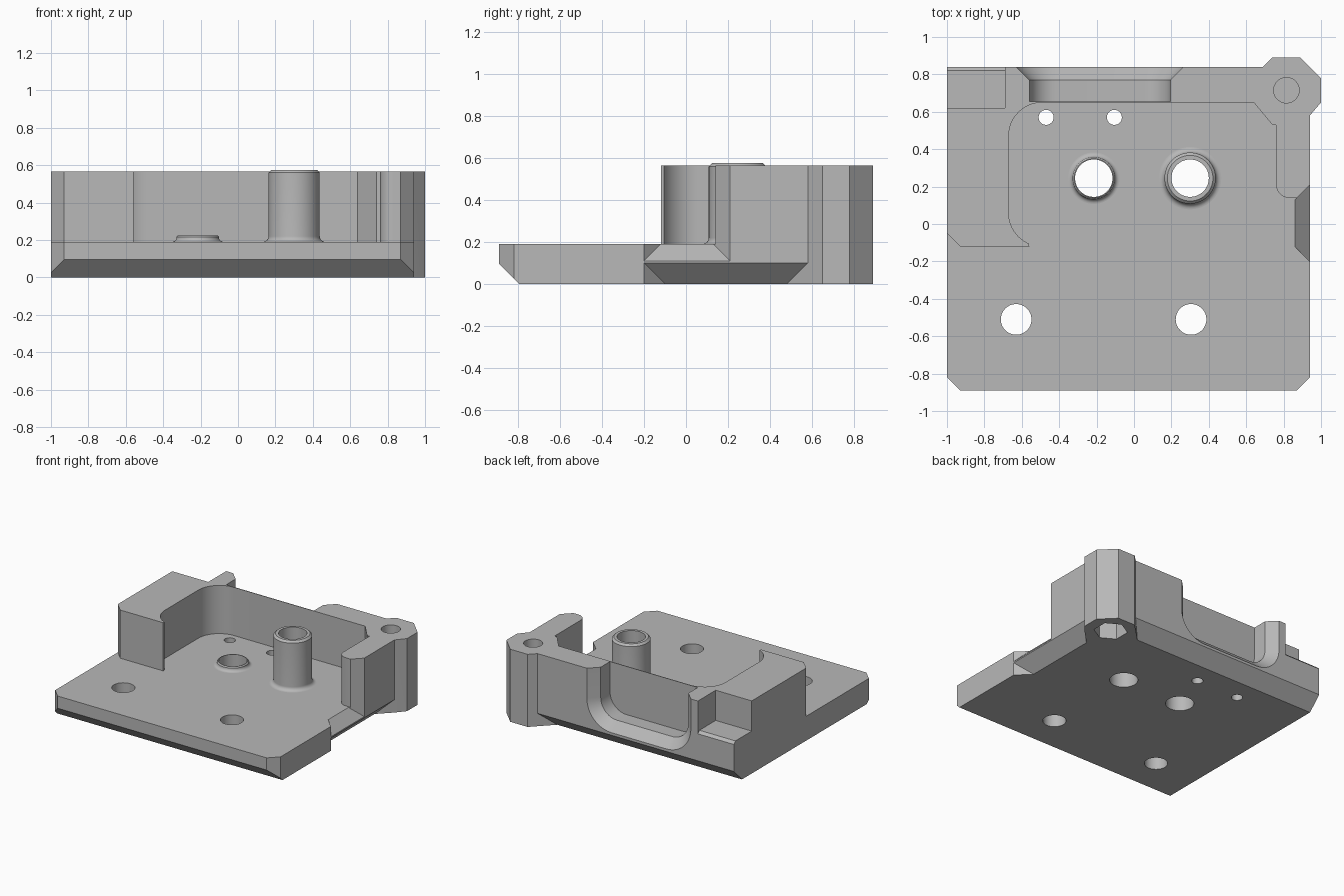
import bpy, bmesh
from math import cos, sin, pi, radians

cube = bpy.data.objects.get("Cube")
if cube:
    bpy.data.objects.remove(cube, do_unlink=True)

grey = bpy.data.materials.new("plain grey")
grey.use_nodes = True
colour = (0.48, 0.48, 0.48, 1)
grey.diffuse_color = colour
grey.node_tree.nodes["Principled BSDF"].inputs["Base Color"].default_value = colour

TOP, FLOOR = 0.565, 0.19


def loft(name, rings, cap=True):
    """Skin matching rings of points; cap the ends or join last to first."""
    bm = bmesh.new()
    loops = [[bm.verts.new(p) for p in ring] for ring in rings]
    n = len(rings[0])
    pairs = list(zip(loops, loops[1:]))
    if cap:
        bm.faces.new(loops[0])
        bm.faces.new(loops[-1])
    else:
        pairs.append((loops[-1], loops[0]))
    for a, b in pairs:
        for i in range(n):
            j = (i + 1) % n
            bm.faces.new((a[i], a[j], b[j], b[i]))
    bmesh.ops.recalc_face_normals(bm, faces=bm.faces)
    mesh = bpy.data.meshes.new(name)
    bm.to_mesh(mesh)
    bm.free()
    mesh.materials.append(grey)
    ob = bpy.data.objects.new(name, mesh)
    bpy.context.collection.objects.link(ob)
    return ob


def prism(name, outline, z0, z1):
    return loft(name, [[(x, y, z) for x, y in outline] for z in (z0, z1)])


def arc(cx, cy, r, a0, a1, n=12):
    angles = [radians(a0 + (a1 - a0) * i / n) for i in range(n + 1)]
    return [(cx + r * cos(a), cy + r * sin(a)) for a in angles]


def ring_of(x, y, r, sides=48, turn=0):
    return arc(x, y, r, turn, turn + 360, sides)[:-1]


def select(ob):
    bpy.ops.object.select_all(action='DESELECT')
    bpy.context.view_layer.objects.active = ob
    ob.select_set(True)


def cut(ob, cutter):
    cutter.hide_render = True
    mod = ob.modifiers.new("cut", 'BOOLEAN')
    mod.operation, mod.solver, mod.object = 'DIFFERENCE', 'EXACT', cutter
    select(ob)
    bpy.ops.object.modifier_apply(modifier=mod.name)
    bpy.data.objects.remove(cutter, do_unlink=True)


def smooth(ob):
    select(ob)
    bpy.ops.object.shade_smooth_by_angle(angle=radians(30))


# Full-height block with the screw post at the back left corner
body = prism("mount_body", [
    (-1, -.82), (-.93, -.89), (.87, -.89), (.94, -.82), (.94, .58), (1, .65),
    (1, .78), (.89, .89), (.74, .89), (.69, .84), (-1, .84)], 0, TOP)

# Open space above the base plate, leaving the walls standing
space = [(-1.2, -1.2), (-1.2, -.05), (-1, -.05), (-.93, -.12), (-.56, -.12)]
space += arc(-.49, .06, .18, 247, 180)
space += arc(-.49, .47, .18, 180, 90)
space += [(.64, .65), (.74, .53), (.76, .53)]
space += arc(.83, .21, .07, 180, 270)
space += [(.87, .14), (.94, .21), (1.2, .21), (1.2, -1.2)]
cut(body, prism("space_cutter", space, FLOOR, 1))


# Rounded opening in the back wall, flared on the outside
def opening(y, d):
    r, left, right = .14, -.56, .195
    mid = FLOOR + r
    prof = [(left - d, 1)] + arc(left + r, mid, r + d, 180, 270)
    prof += arc(right - r, mid, r + d, 270, 360) + [(right + d, 1)]
    return [(x, y, z) for x, z in prof]


cut(body, loft("opening_cutter", [opening(.655, 0), opening(.77, 0), opening(.9, .13)]))

# Step in the back right corner with a small bevelled edge
step = [(.62, .33), (.82, .33), (.9, .25), (.9, 1), (.62, 1)]
cut(body, loft("step_cutter", [[(x, y, z) for y, z in step] for x in (-1.2, -.69)]))

# Bevels under the front and back edges
cut(body, loft("front_bevel", [
    [(x, -.91, .115), (x, -.785, -.01), (x, -.91, -.01)] for x in (-1.2, 1.2)]))
cut(body, loft("back_bevel", [
    [(a, .86, .12), (b, .73, -.01), (a, .86, -.01)] for a, b in ((-1.2, -1.2), (.71, .58))]))

# Bevel under the side edge and the notch above it
cut(body, loft("side_bevel", [
    [(.96, a, .12), (.83, b, -.01), (.96, a, -.01)] for a, b in ((-.22, -.09), (.60, .47))]))
cut(body, loft("side_notch", [
    [(.96, a, .09), (.85, b, .2), (.96, a, .2)] for a, b in ((-.22, -.11), (.23, .12))]))

# Through holes in the plate
for x, y, r in ((-.63, -.51, .082), (.305, -.51, .082), (-.47, .57, .04),
                (-.105, .57, .04), (-.215, .245, .1), (.3, .245, .1)):
    cut(body, prism("hole_cutter", ring_of(x, y, r), -.1, 1))

# Screw hole and hexagonal nut pocket in the post
cut(body, prism("screw_cutter", ring_of(.815, .715, .068), .22, 1))
cut(body, prism("nut_cutter", ring_of(.815, .715, .12, 6, 30), -.1, .2))
smooth(body)


# Hollow bosses with a fillet at the foot and a bevelled rim
def boss(name, x, y, r, height, fillet, bevel):
    prof = [(.1, FLOOR - .01), (r + fillet, FLOOR - .01)]
    prof += arc(r + fillet, FLOOR + fillet, fillet, 270, 180, 8)
    prof += [(r, height - bevel), (r - bevel, height), (.1, height)]
    rings = [[(x + q * cos(a), y + q * sin(a), z) for q, z in prof]
             for a in (2 * pi * i / 48 for i in range(48))]
    smooth(loft(name, rings, cap=False))


boss("short_boss", -.215, .245, .113, .225, .025, .008)
boss("tall_boss", .3, .245, .137, .575, .03, .015)
